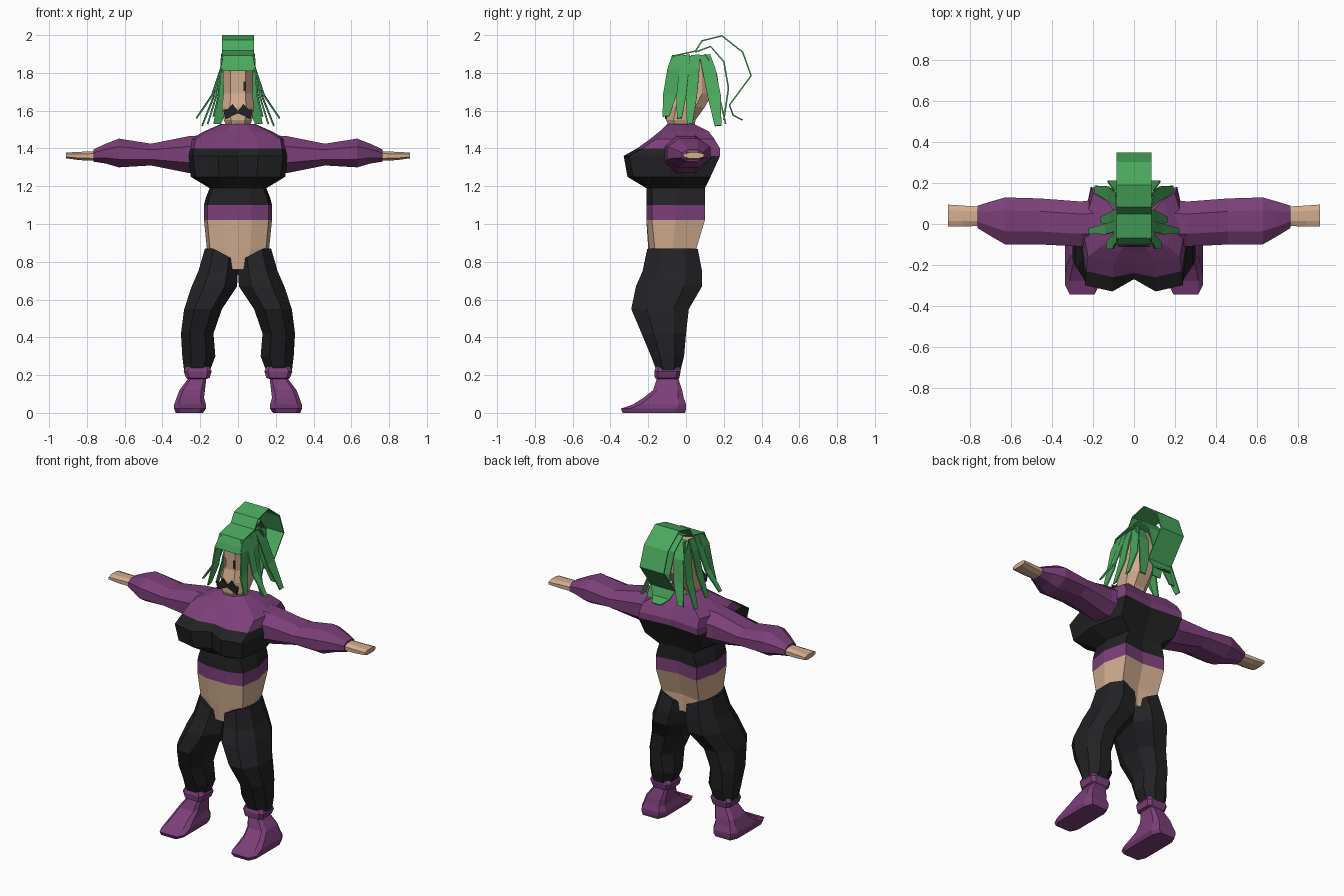
import bpy
import bmesh
from mathutils import Vector

cube = bpy.data.objects.get("Cube")
if cube:
    bpy.data.objects.remove(cube, do_unlink=True)


def material(name, r, g, b):
    mat = bpy.data.materials.new(name)
    mat.use_nodes = True
    mat.diffuse_color = (r, g, b, 1)
    mat.node_tree.nodes["Principled BSDF"].inputs["Base Color"].default_value = (r, g, b, 1)
    return mat


PURPLE = material("purple cloth", 0.2, 0.05, 0.19)
BLACK = material("black cloth", 0.016, 0.016, 0.018)
SKIN = material("skin", 0.65, 0.42, 0.28)
GREEN = material("green hair", 0.068, 0.39, 0.11)


def finish(name, bm, mats, rule=None):
    """Turn a bmesh into a flat shaded object, colouring faces by a rule."""
    bmesh.ops.recalc_face_normals(bm, faces=bm.faces)
    if rule:
        for f in bm.faces:
            f.material_index = rule(f.calc_center_median())
    mesh = bpy.data.meshes.new(name)
    bm.to_mesh(mesh)
    bm.free()
    for m in mats:
        mesh.materials.append(m)
    obj = bpy.data.objects.new(name, mesh)
    bpy.context.collection.objects.link(obj)
    return obj


def loft(name, rings, mats, rule=None):
    """Skin a list of equal-length closed rings and cap both ends."""
    bm = bmesh.new()
    rows = [[bm.verts.new(p) for p in ring] for ring in rings]
    n = len(rows[0])
    for a, b in zip(rows, rows[1:]):
        for i in range(n):
            j = (i + 1) % n
            bm.faces.new((a[i], a[j], b[j], b[i]))
    bm.faces.new(rows[0])
    bm.faces.new(rows[-1])
    return finish(name, bm, mats, rule)


def octagon(u0, u1, v0, v1, cut=0.25):
    """Rectangle with cut corners, as 2D points."""
    du, dv = (u1 - u0) * cut, (v1 - v0) * cut
    return [(u0 + du, v0), (u1 - du, v0), (u1, v0 + dv), (u1, v1 - dv),
            (u1 - du, v1), (u0 + du, v1), (u0, v1 - dv), (u0, v0 + dv)]


def strip(name, path, widths, axis, mat):
    """Thin ribbon following a path, spread along an axis."""
    bm = bmesh.new()
    axis = Vector(axis)
    rows = [(bm.verts.new(Vector(p) - axis * w), bm.verts.new(Vector(p) + axis * w))
            for p, w in zip(path, widths)]
    for a, b in zip(rows, rows[1:]):
        bm.faces.new((a[0], a[1], b[1], b[0]))
    obj = finish(name, bm, [mat])
    mod = obj.modifiers.new("thickness", "SOLIDIFY")
    mod.thickness = 0.008
    mod.offset = 0
    return obj


def plate(name, outline, y, mat):
    """Thin painted detail on the face, drawn in x and z."""
    return loft(name, [[(x, yy, z) for x, z in outline] for yy in (y, y + 0.008)], [mat])


# Torso: z, half width, centre front, bust front, back
def torso_ring(z, w, yc, yf, yb):
    side = [(0.4 * w, yf), (0.9 * w, yf + 0.03), (w, (yf + yb) / 2), (0.8 * w, yb)]
    half = [(x, y, z) for x, y in side]
    return ([(0, yc, z)] + half + [(0, yb - 0.02, z)]
            + [(-x, y, z) for x, y, z in reversed(half)])


def torso_colour(c):
    if c.z > 1.40 or (c.z > 1.36 and c.y > 0.02):
        return 0
    if c.z > 1.10:
        return 1
    return 0 if c.z > 1.02 else 2


loft("torso", [torso_ring(*r) for r in [
    (1.53, 0.09, -0.10, -0.09, 0.04), (1.49, 0.18, -0.14, -0.14, 0.12),
    (1.45, 0.25, -0.19, -0.19, 0.15), (1.40, 0.26, -0.24, -0.26, 0.18),
    (1.36, 0.265, -0.27, -0.33, 0.18), (1.25, 0.25, -0.26, -0.31, 0.13),
    (1.19, 0.15, -0.2, -0.21, 0.1), (1.14, 0.17, -0.21, -0.21, 0.1),
    (1.10, 0.18, -0.21, -0.21, 0.1), (1.02, 0.18, -0.21, -0.21, 0.1),
    (0.87, 0.165, -0.2, -0.195, 0.055), (0.76, 0.13, -0.19, -0.185, 0.05)]],
    [PURPLE, BLACK, SKIN], torso_colour)

# Head: z, half width, front, back
loft("head", [[(x, y, z) for x, y in octagon(-w, w, f, b)] for z, w, f, b in [
    (1.49, 0.05, -0.08, 0.04), (1.55, 0.075, -0.105, 0.05), (1.62, 0.085, -0.105, 0.1),
    (1.69, 0.077, -0.085, 0.14), (1.82, 0.08, -0.085, 0.14), (1.89, 0.07, -0.05, 0.11)]],
    [SKIN])

# Face details
right_half = [(0, 1.60), (0.03, 1.635), (0.055, 1.605), (0.078, 1.605), (0.068, 1.555),
              (0.035, 1.57), (0, 1.585)]
plate("moustache", right_half + [(-x, z) for x, z in right_half[-2:0:-1]], -0.112, BLACK)
for name, x, mat in (("left_eye", 0.035, BLACK), ("right_eye", -0.03, SKIN)):
    plate(name, [(x - 0.006, 1.705), (x + 0.006, 1.705), (x + 0.006, 1.755),
                 (x - 0.006, 1.755)], -0.09, mat)

ARM = [(0.18, -0.12, 0.12, 1.27, 1.47), (0.26, -0.11, 0.11, 1.27, 1.465),
       (0.46, -0.1, 0.125, 1.31, 1.425), (0.63, -0.1, 0.13, 1.30, 1.452),
       (0.70, -0.06, 0.11, 1.32, 1.425), (0.765, -0.02, 0.09, 1.33, 1.395)]
HAND = [(0.75, -0.01, 0.085, 1.335, 1.385), (0.84, -0.012, 0.09, 1.338, 1.382),
        (0.91, -0.012, 0.095, 1.348, 1.378)]
LEG = [(0.87, 0, 0.175, -0.205, 0.062), (0.75, 0, 0.21, -0.23, 0.085),
       (0.67, 0.005, 0.245, -0.265, 0.085), (0.55, 0.085, 0.285, -0.29, 0.015),
       (0.42, 0.13, 0.302, -0.235, 0), (0.30, 0.12, 0.295, -0.185, -0.01),
       (0.22, 0.15, 0.285, -0.155, -0.03)]
BOOT = [(0.245, 0.15, 0.275, -0.16, -0.035), (0.22, 0.14, 0.288, -0.168, -0.028),
        (0.185, 0.15, 0.275, -0.165, -0.035), (0.18, 0.168, 0.265, -0.155, -0.04),
        (0.12, 0.175, 0.31, -0.175, -0.02), (0.08, 0.18, 0.325, -0.225, -0.012),
        (0.045, 0.17, 0.338, -0.28, 0), (0.022, 0.17, 0.338, -0.345, 0),
        (0, 0.185, 0.33, -0.335, -0.005)]


def waist_z(z, x):
    """The waistband dips towards the middle."""
    return z if z < 0.8 else 0.80 + 0.07 * min(1, x / 0.13)


for side, s in (("left", 1), ("right", -1)):
    # Limbs
    loft(side + "_sleeve", [[(s * x, y, z) for y, z in octagon(*r, 0.28)]
                            for x, *r in ARM], [PURPLE])
    loft(side + "_hand", [[(s * x, y, z) for y, z in octagon(*r)] for x, *r in HAND], [SKIN])
    loft(side + "_trouser_leg", [[(s * x, y, waist_z(z, x)) for x, y in octagon(*r, 0.27)]
                                 for z, *r in LEG], [BLACK])
    loft(side + "_boot", [[(s * x, y, z) for x, y in octagon(*r, 0.14)]
                          for z, *r in BOOT], [PURPLE])
    # Hanging side hair: root y, tip y, tip x, tip z, half width
    for i, (y0, y1, xt, zt, w) in enumerate([
            (-0.045, -0.105, 0.13, 1.57, 0.036), (0.0, -0.035, 0.22, 1.56, 0.026),
            (0.05, 0.02, 0.16, 1.53, 0.03), (0.1, 0.17, 0.19, 1.52, 0.035)]):
        path = [(s * 0.07, y0, 1.895), (s * 0.092, y0 * 0.7 + y1 * 0.3, 1.82),
                (s * (0.05 + xt * 0.4), y0 * 0.3 + y1 * 0.7, 1.68), (s * xt, y1, zt)]
        strip(f"{side}_hair_strand_{i}", path, [w * 0.8, w, w, w * 0.5], (0, 1, 0.1), GREEN)
    # Back hair
    strip(side + "_back_strand", [(s * 0.05, 0.1, 1.9), (s * 0.06, 0.16, 1.8),
                                  (s * 0.075, 0.18, 1.66), (s * 0.11, 0.21, 1.53)],
          [0.04, 0.035, 0.035, 0.02], (1, 0, 0), GREEN)

# Crest of hair, from the fringe up and curling over the back
crest = [(-0.098, 1.81), (-0.085, 1.85), (-0.065, 1.89), (0.05, 1.915), (0.085, 1.97),
         (0.19, 1.996), (0.30, 1.91), (0.345, 1.785), (0.23, 1.63), (0.25, 1.575), (0.3, 1.55)]
strip("hair_crest", [(0, y, z) for y, z in crest], [0.085] * 9 + [0.06, 0.03], (1, 0, 0), GREEN)
back = [(0.05, 1.91), (0.13, 1.94), (0.2, 1.86), (0.225, 1.72), (0.2, 1.55)]
strip("hair_back", [(0, y, z) for y, z in back], [0.08, 0.07, 0.06, 0.045, 0.03], (1, 0, 0), GREEN)
